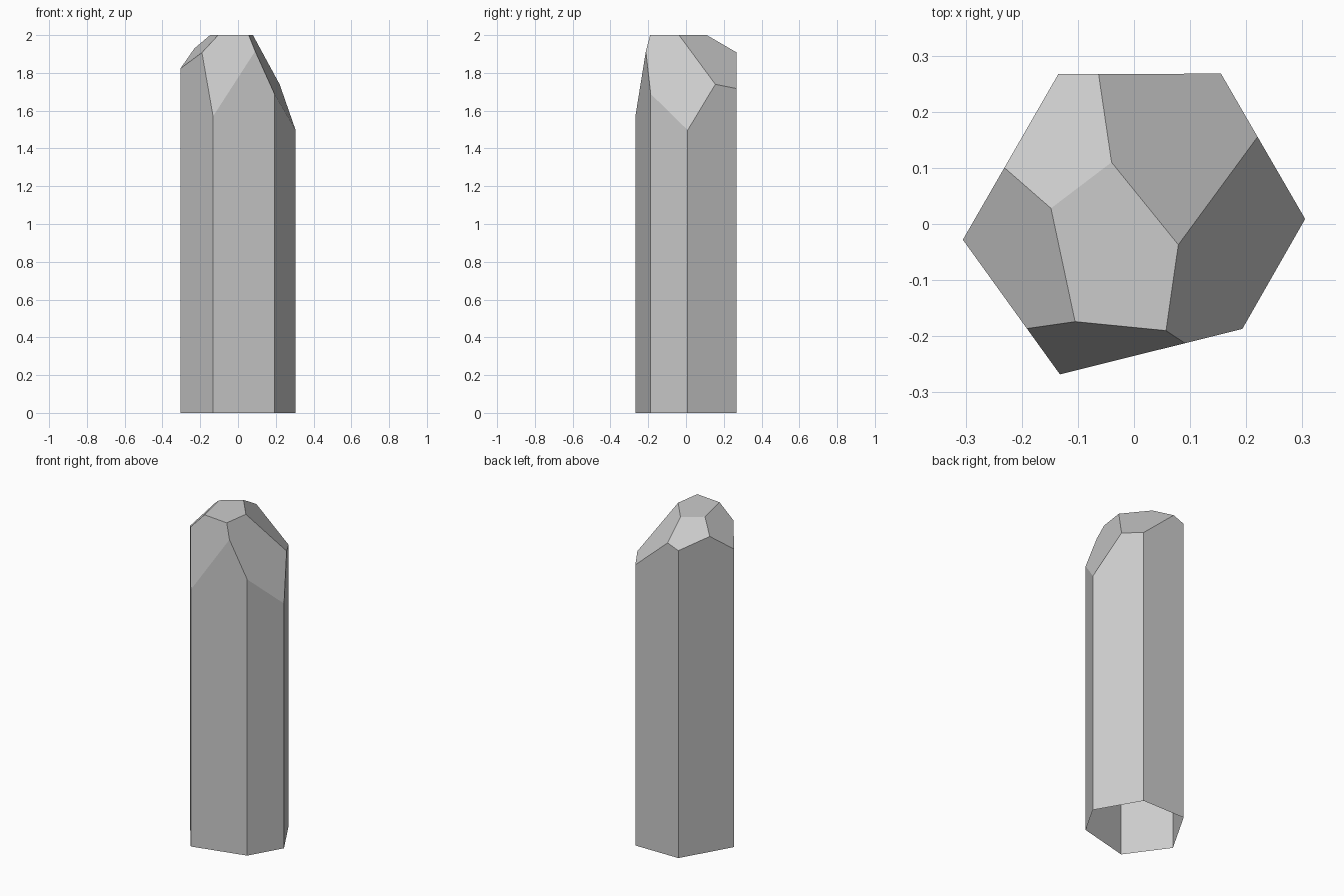
import bpy, bmesh
from mathutils import Vector

if "Cube" in bpy.data.objects:
    bpy.data.objects.remove(bpy.data.objects["Cube"])

# Irregular six-sided column outline, counter-clockwise
outline = [(-0.132, -0.268), (0.193, -0.187), (0.305, 0.009),
           (0.155, 0.268), (-0.135, 0.267), (-0.305, -0.028)]

# Flat tip outline at z = 2, counter-clockwise
tip = [(-0.105, -0.174), (0.057, -0.190), (0.079, -0.037),
       (-0.040, 0.110), (-0.148, 0.028)]

# A lower point on each sloping facet (front, right, back, back left, left)
low = [(-0.132, -0.268, 1.57), (0.305, 0.009, 1.497), (0.220, 0.155, 1.74),
       (-0.065, 0.267, 1.908), (-0.305, -0.028, 1.823)]

# Column, open at the bottom
bm = bmesh.new()
base = bm.faces.new([bm.verts.new((x, y, 0)) for x, y in outline])
ext = bmesh.ops.extrude_face_region(bm, geom=[base])
bmesh.ops.translate(bm, vec=(0, 0, 2),
                    verts=[v for v in ext["geom"] if isinstance(v, bmesh.types.BMVert)])
bottom = [f for f in bm.faces if all(abs(v.co.z) < 1e-6 for v in f.verts)]
bmesh.ops.delete(bm, geom=bottom, context='FACES_ONLY')

# Cut and cap the sloping facets
for i, p in enumerate(low):
    a = Vector((*tip[i], 2))
    b = Vector((*tip[(i + 1) % 5], 2))
    n = (Vector(p) - a).cross(b - a).normalized()
    if n.z < 0:
        n.negate()
    bmesh.ops.bisect_plane(bm, geom=bm.verts[:] + bm.edges[:] + bm.faces[:],
                           dist=1e-5, plane_co=a, plane_no=n, clear_outer=True)
    rim = [e for e in bm.edges if e.is_boundary
           and any(v.co.z > 0.1 for v in e.verts)]
    bmesh.ops.contextual_create(bm, geom=rim)

bmesh.ops.remove_doubles(bm, verts=bm.verts[:], dist=0.0005)
bmesh.ops.recalc_face_normals(bm, faces=bm.faces[:])
if max(bm.faces, key=lambda f: f.calc_center_median().z).normal.z < 0:
    bmesh.ops.reverse_faces(bm, faces=bm.faces[:])

mesh = bpy.data.meshes.new("crystal")
bm.to_mesh(mesh)
bm.free()
bpy.context.collection.objects.link(bpy.data.objects.new("crystal", mesh))
